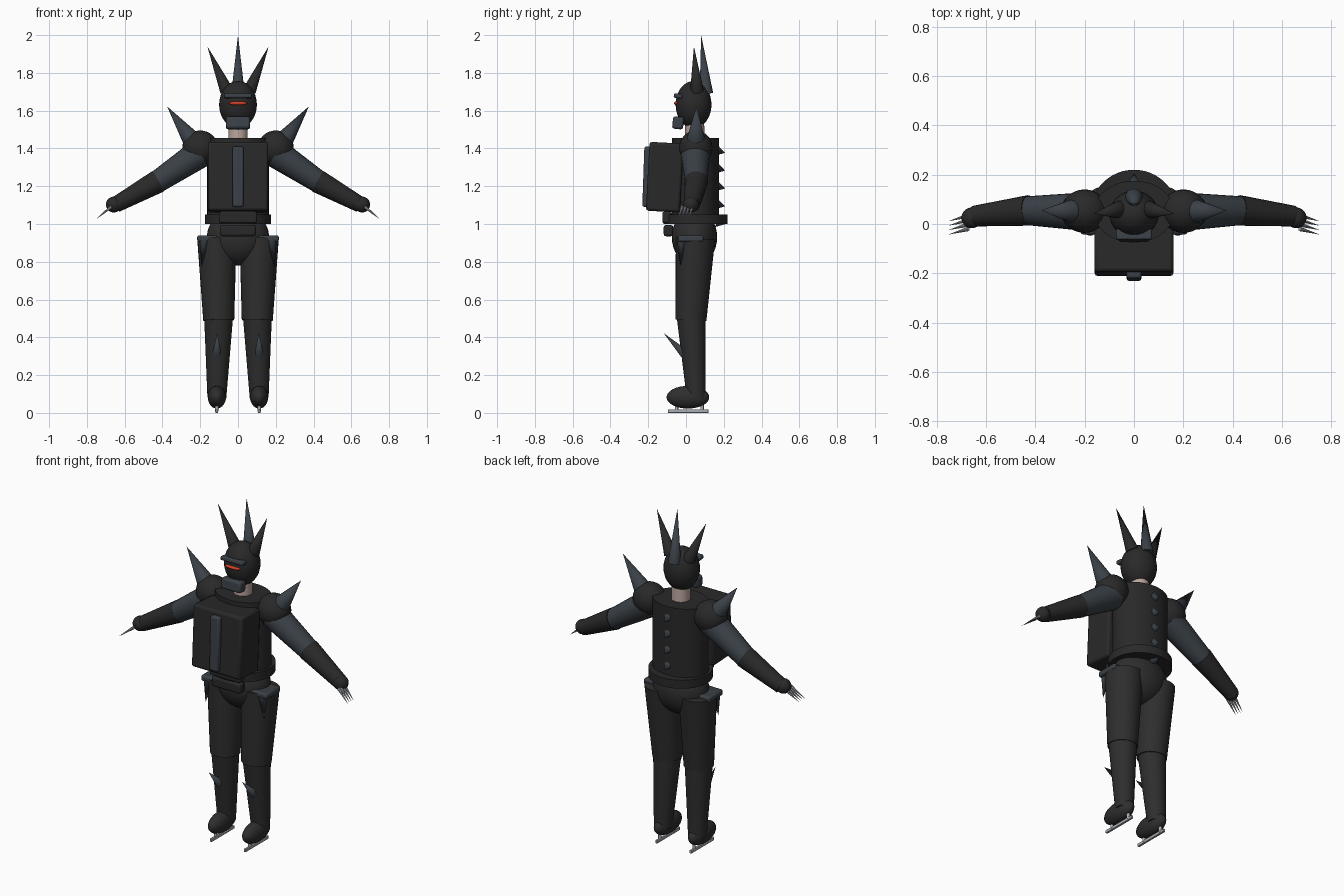
import bpy, math
from mathutils import Vector, Matrix

if "Cube" in bpy.data.objects:
    bpy.data.objects.remove(bpy.data.objects["Cube"])


def material(name, r, g, b):
    m = bpy.data.materials.new(name)
    m.diffuse_color = (r, g, b, 1)
    m.use_nodes = True
    m.node_tree.nodes["Principled BSDF"].inputs["Base Color"].default_value = m.diffuse_color
    return m


BLACK = material("matte black", .022, .022, .022)
CLOTH = material("charcoal", .027, .027, .027)
SLATE = material("slate", .042, .052, .063)
STEEL = material("steel", .40, .42, .45)
SKIN = material("skin", .50, .38, .34)
RED = material("red", .65, .05, .02)


def finish(name, mat, angle=40):
    ob = bpy.context.object
    ob.name = name
    ob.data.materials.append(mat)
    bpy.ops.object.shade_smooth_by_angle(angle=math.radians(angle))
    return ob


def ball(name, mat, center, radii):
    bpy.ops.mesh.primitive_uv_sphere_add(segments=32, ring_count=16, radius=1)
    ob = bpy.context.object
    ob.data.transform(Matrix.Diagonal((*radii, 1)))
    ob.location = center
    return finish(name, mat)


def limb(name, mat, a, b, r1, r2, sides=24, squash=1):
    """Tapered round bar from a to b; a zero end radius makes a spike."""
    a, b = Vector(a), Vector(b)
    d = b - a
    bpy.ops.mesh.primitive_cone_add(vertices=sides, radius1=r1, radius2=r2, depth=d.length)
    ob = bpy.context.object
    ob.data.transform(Matrix.Diagonal((1, squash, 1, 1)))
    ob.data.transform(d.to_track_quat('Z', 'Y').to_matrix().to_4x4())
    ob.location = (a + b) / 2
    return finish(name, mat)


def box(name, mat, center, size, bevel=.008, tilt=0):
    bpy.ops.mesh.primitive_cube_add(size=1)
    ob = bpy.context.object
    ob.data.transform(Matrix.Diagonal((*size, 1)))
    ob.location = center
    ob.rotation_euler.x = math.radians(tilt)
    mod = ob.modifiers.new("rounded edges", 'BEVEL')
    mod.width, mod.segments = bevel, 2
    return finish(name, mat)


# Head with brow, glowing slit, jaw guard and neck
ball("head", BLACK, (0, .04, 1.632), (.1, .095, .125))
box("brow", SLATE, (0, -.042, 1.678), (.145, .045, .024), .007, -8)
ball("face_slit", RED, (0, -.05, 1.639), (.05, .014, .01))
box("jaw_guard", SLATE, (0, -.042, 1.535), (.128, .058, .065), .012, -6)
limb("neck", SKIN, (0, .048, 1.43), (0, .045, 1.56), .052, .05)

# Torso, belt and hips
limb("torso", BLACK, (0, .05, 1.02), (0, .05, 1.455), .163, .163, 48, .125 / .163)
limb("belt", BLACK, (0, .05, 1.0), (0, .05, 1.05), .175, .175, 48, .97)
ball("hips", CLOTH, (0, .045, .93), (.165, .12, .15))
box("buckle", BLACK, (0, -.1, 1.035), (.2, .05, .06), .008)
box("belt_pouch", BLACK, (0, -.093, .965), (.19, .05, .06), .012)

# Chest pack with centre strip
box("chest_pack", BLACK, (0, -.113, 1.248), (.32, .18, .365), .014, -3)
box("chest_strip", SLATE, (0, -.208, 1.25), (.06, .036, .32), .01, -2)

# Spine spikes
for i in range(5):
    z = 1.385 - i * .0945
    limb(f"spine_spike_{i + 1}", SLATE, (0, .162, z + .004), (0, .207, z - .008), .028, 0, 12)

# Centre horn
limb("centre_horn", SLATE, (0, .108, 1.69), (0, .08, 2.0), .036, 0, 16)

for side, s in (("left", 1), ("right", -1)):
    # Side horns
    limb(f"{side}_horn", BLACK, (s * .06, .058, 1.705), (s * .162, .042, 1.94), .036, 0, 16)

    # Arm with spiked shoulder
    ball(f"{side}_shoulder", BLACK, (s * .2, .052, 1.403), (.095, .088, .092))
    limb(f"{side}_shoulder_spike", SLATE, (s * .245, .052, 1.445),
         (s * .375, .055, 1.622), .05, 0, 16)
    limb(f"{side}_upper_arm", SLATE, (s * .2, .05, 1.375), (s * .44, .054, 1.215), .078, .058)
    limb(f"{side}_forearm", BLACK, (s * .425, .055, 1.225), (s * .648, .032, 1.102), .062, .042)
    ball(f"{side}_hand", BLACK, (s * .657, .025, 1.103), (.042, .042, .042))

    # Claws
    for i in range(4):
        limb(f"{side}_claw_{i + 1}", STEEL, (s * .672, -.02 + i * .018, 1.09),
             (s * .753, -.043 + i * .018, 1.025), .009, 0, 8)

    # Leg
    limb(f"{side}_thigh", CLOTH, (s * .112, .05, .925), (s * .102, .026, .49), .104, .082, 32)
    limb(f"{side}_shin", CLOTH, (s * .103, .028, .5), (s * .112, .054, .08), .076, .05, 32)
    limb(f"{side}_shin_spike", SLATE, (s * .112, .0, .305), (s * .11, -.118, .422), .026, 0, 12)

    # Hip plate with hanging spike
    box(f"{side}_hip_plate", SLATE, (s * .152, .025, .923), (.128, .135, .034), .01)
    limb(f"{side}_hip_spike", SLATE, (s * .178, -.022, .915), (s * .192, -.03, .78), .026, 0, 12)

    # Skate boot, blade and posts
    ball(f"{side}_boot", CLOTH, (s * .112, .01, .083), (.048, .113, .06))
    box(f"{side}_blade", STEEL, (s * .112, .011, .009), (.013, .215, .018), .002)
    for n, y in (("front", -.05), ("rear", .085)):
        limb(f"{side}_{n}_blade_post", STEEL, (s * .112, y, .008), (s * .112, y, .06),
             .009, .009, 12)
